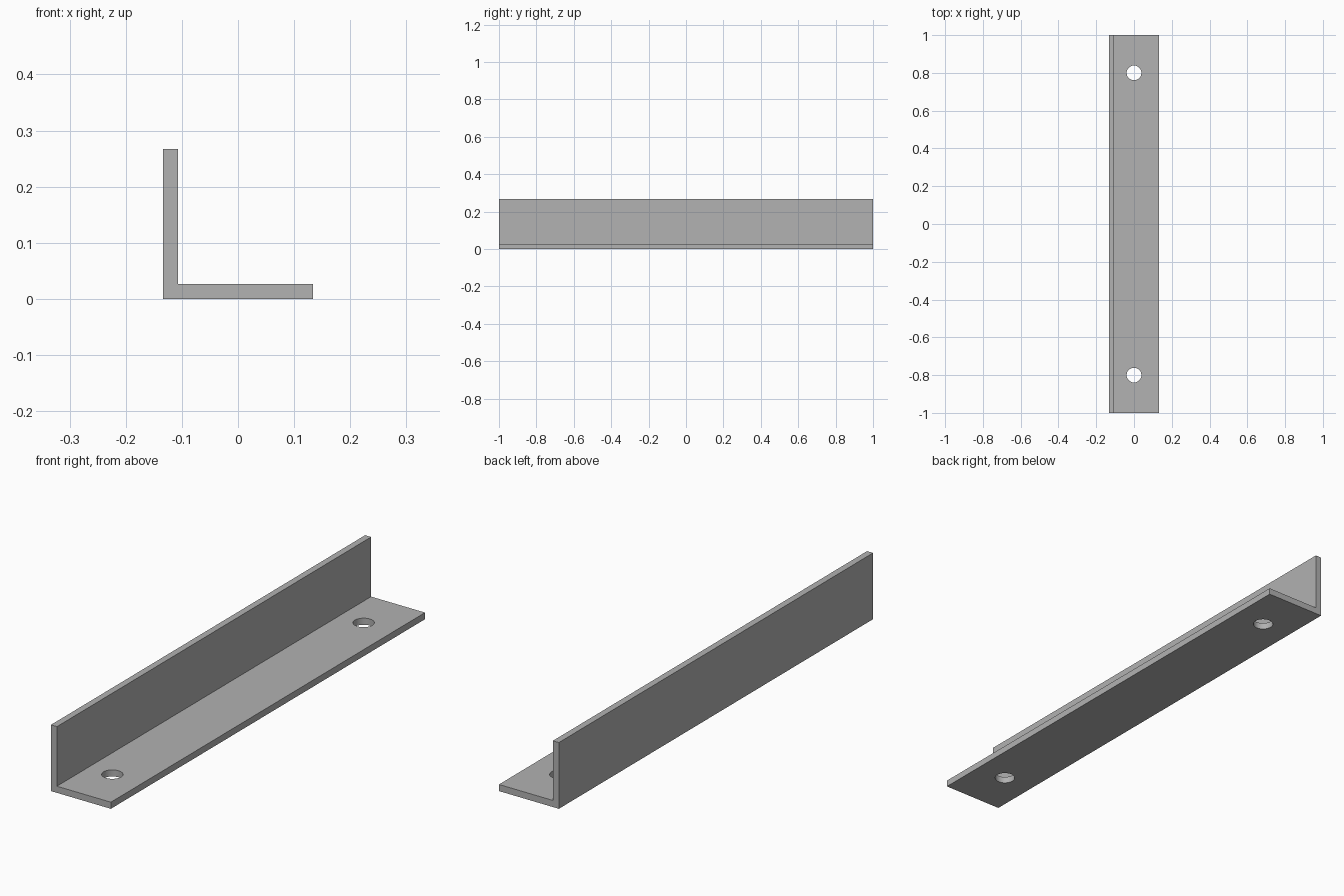
import bpy, bmesh, math

cube = bpy.data.objects.get("Cube")
if cube:
    bpy.data.objects.remove(cube, do_unlink=True)

LENGTH, LEG, THICK = 2.0, 0.267, 0.0267
HOLE_RADIUS, HOLE_Y = 0.039, 0.8

# Plain grey metal
grey = bpy.data.materials.new("grey_metal")
grey.use_nodes = True
colour = (0.445, 0.445, 0.445, 1)
grey.diffuse_color = colour
grey.node_tree.nodes["Principled BSDF"].inputs["Base Color"].default_value = colour

# L-shaped profile extruded along the length
h = LEG / 2
profile = [(-h, 0), (h, 0), (h, THICK), (-h + THICK, THICK), (-h + THICK, LEG), (-h, LEG)]
bm = bmesh.new()
face = bm.faces.new([bm.verts.new((x, -LENGTH / 2, z)) for x, z in profile])
ext = bmesh.ops.extrude_face_region(bm, geom=[face])
moved = [v for v in ext["geom"] if isinstance(v, bmesh.types.BMVert)]
bmesh.ops.translate(bm, verts=moved, vec=(0, LENGTH, 0))
bmesh.ops.recalc_face_normals(bm, faces=bm.faces[:])
mesh = bpy.data.meshes.new("angle_bar")
bm.to_mesh(mesh)
bm.free()
bar = bpy.data.objects.new("angle_bar", mesh)
bpy.context.collection.objects.link(bar)
mesh.materials.append(grey)

# Bolt holes through the flat leg
for side in (-1, 1):
    bpy.ops.mesh.primitive_cylinder_add(vertices=48, radius=HOLE_RADIUS, depth=THICK * 4,
                                        location=(0, side * HOLE_Y, THICK / 2))
    cutter = bpy.context.object
    cutter.name = "hole_cutter"
    cutter.hide_render = True
    cutter.data.materials.append(grey)
    cut = bar.modifiers.new("bolt_hole", "BOOLEAN")
    cut.operation, cut.solver, cut.object = "DIFFERENCE", "EXACT", cutter
    bpy.ops.object.select_all(action="DESELECT")
    bar.select_set(True)
    bpy.context.view_layer.objects.active = bar
    bpy.ops.object.modifier_apply(modifier=cut.name)
    bpy.data.objects.remove(cutter, do_unlink=True)

# Smooth hole walls, crisp bar edges
bpy.ops.object.shade_smooth_by_angle(angle=math.radians(30))
